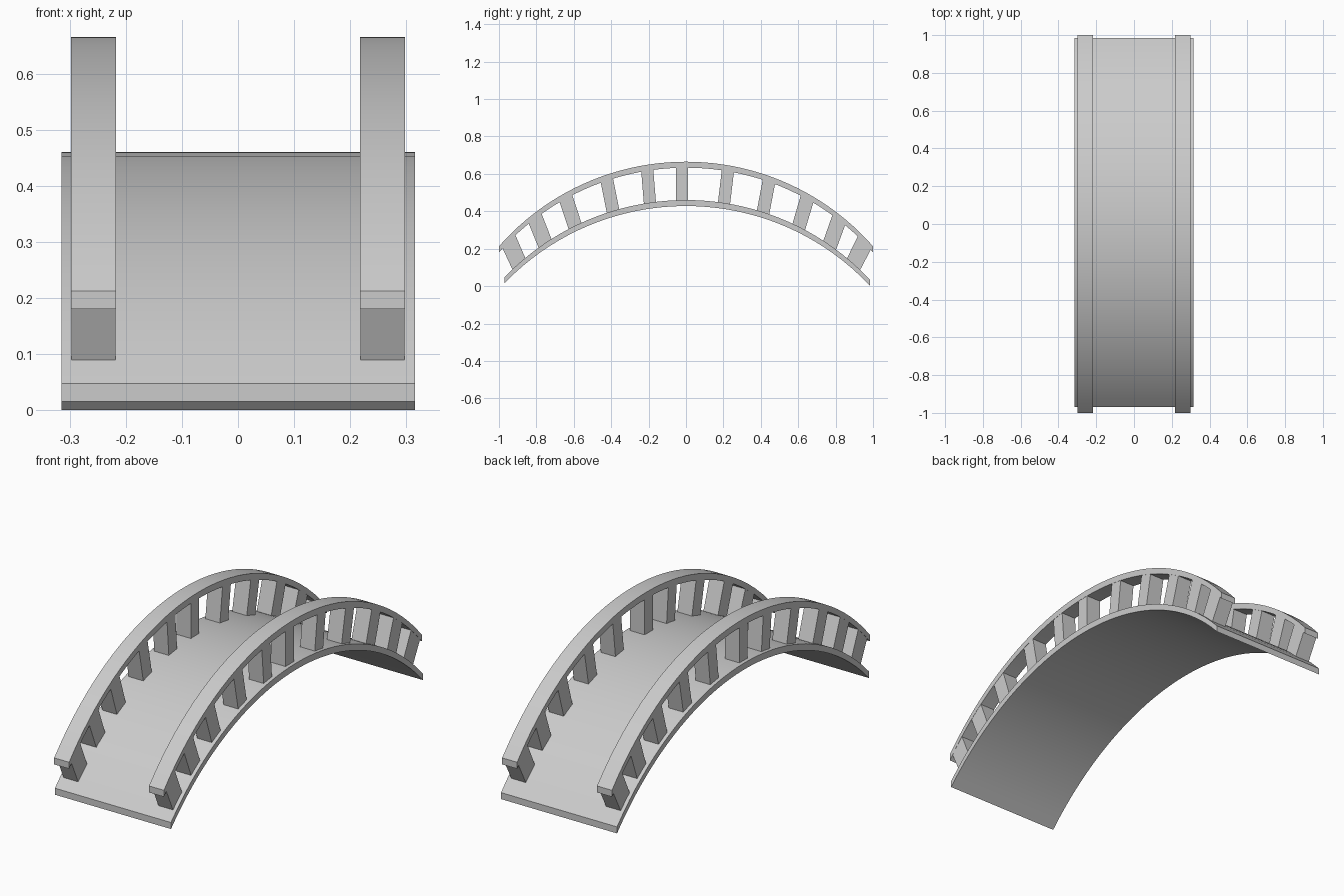
import bpy, math

if "Cube" in bpy.data.objects:
    bpy.data.objects.remove(bpy.data.objects["Cube"])

DECK_R, DECK_TOP = 1.348, 0.460
RAIL_R, RAIL_TOP = 1.332, 0.665
THICK = 0.032


def arc(y, radius, apex):
    """Height of a circular arch with its crown at y = 0."""
    return apex - radius + math.sqrt(radius * radius - y * y)


def deck_z(y):
    return arc(y, DECK_R, DECK_TOP)


def rail_z(y):
    return arc(y, RAIL_R, RAIL_TOP)


def prism(name, upper, lower, x0, x1, smooth=False):
    """Solid between two matching (y, z) lines, extruded from x0 to x1."""
    n = len(upper)
    verts = [(x, y, z) for x in (x0, x1) for line in (upper, lower) for y, z in line]
    faces = []
    for i in range(n - 1):
        a, b, c, d = i, n + i, 2 * n + i, 3 * n + i
        faces += [(a, a + 1, b + 1, b), (c, d, d + 1, c + 1),
                  (a, c, c + 1, a + 1), (b, b + 1, d + 1, d)]
    faces += [(0, n, 3 * n, 2 * n), (n - 1, 3 * n - 1, 4 * n - 1, 2 * n - 1)]
    mesh = bpy.data.meshes.new(name)
    mesh.from_pydata(verts, [], faces)
    mesh.validate()
    obj = bpy.data.objects.new(name, mesh)
    bpy.context.collection.objects.link(obj)
    bpy.ops.object.select_all(action='DESELECT')
    obj.select_set(True)
    bpy.context.view_layer.objects.active = obj
    bpy.ops.object.mode_set(mode='EDIT')
    bpy.ops.mesh.select_all(action='SELECT')
    bpy.ops.mesh.normals_make_consistent(inside=False)
    bpy.ops.object.mode_set(mode='OBJECT')
    if smooth:
        bpy.ops.object.shade_smooth_by_angle(angle=math.radians(30))
    return obj


def arched_strip(name, height, y0, y1, x0, x1, steps=40):
    ys = [y0 + (y1 - y0) * i / steps for i in range(steps + 1)]
    upper = [(y, height(y)) for y in ys]
    lower = [(y, height(y) - THICK) for y in ys]
    return prism(name, upper, lower, x0, x1, smooth=True)


# Curved walkway
arched_strip("deck", deck_z, -0.97, 0.985, -0.315, 0.315)

# Baluster centres along y: (foot, head)
balusters = [(-0.89, -0.95), (-0.75, -0.81), (-0.59, -0.645), (-0.388, -0.425),
             (-0.192, -0.208), (-0.022, -0.022), (0.202, 0.225), (0.41, 0.445),
             (0.60, 0.65), (0.765, 0.82), (0.892, 0.957)]
SINK = 0.012

for side, s in (("left", -1), ("right", 1)):
    x0, x1 = sorted((s * 0.217, s * 0.298))
    # Handrail
    arched_strip(side + "_handrail", rail_z, -1.0, 1.0, x0, x1)
    # Leaning balusters, set slightly into the deck and handrail
    for i, (foot, head) in enumerate(balusters):
        w = 0.032 / math.cos(math.atan2(head - foot, 0.15))
        upper = [(y, rail_z(y) - THICK + SINK) for y in (head - w, head + w)]
        lower = [(y, deck_z(y) - SINK) for y in (foot - w, foot + w)]
        prism(f"{side}_baluster_{i + 1}", upper, lower, x0 + 0.001, x1 - 0.001)
